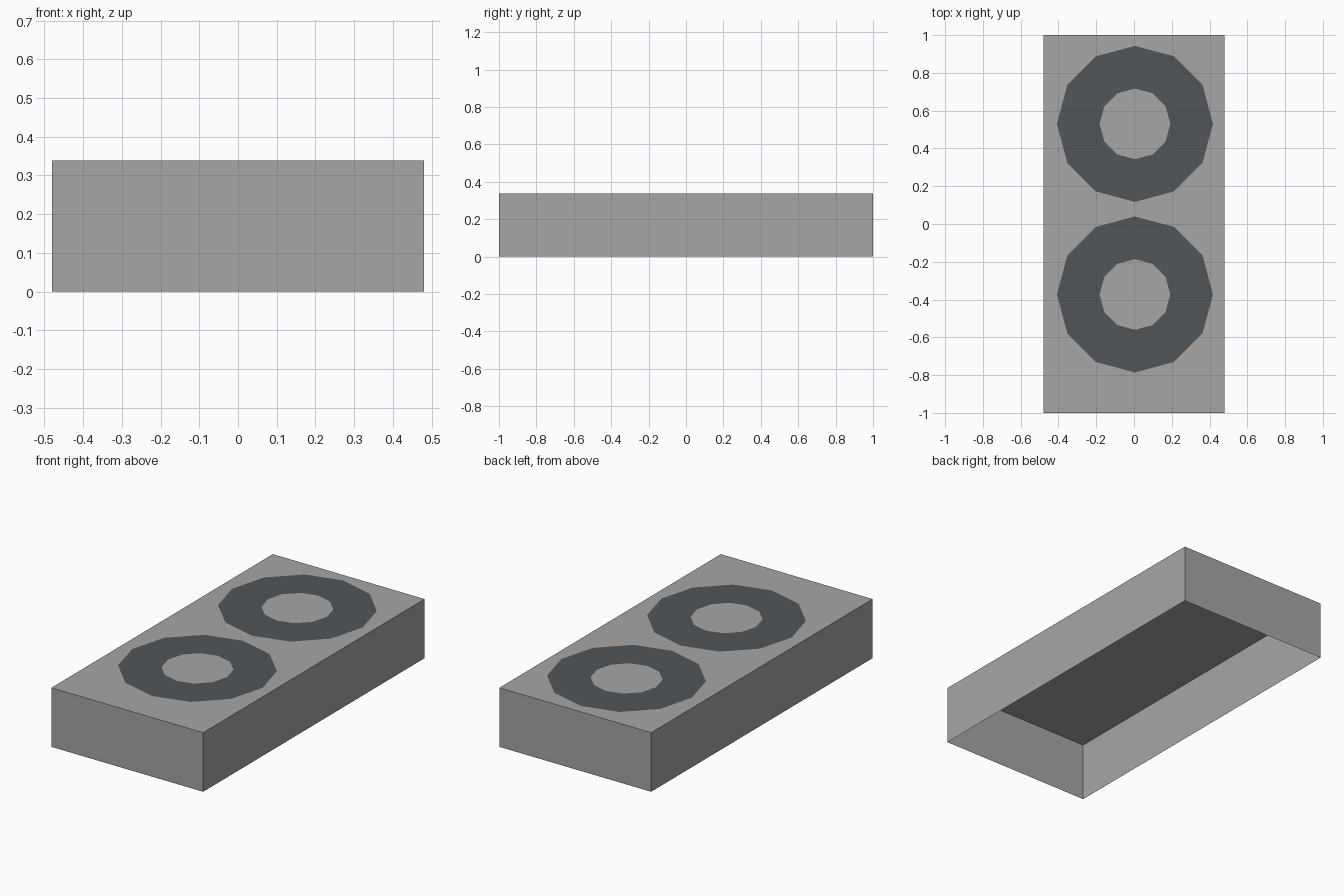
import bpy, bmesh, math

if "Cube" in bpy.data.objects:
    bpy.data.objects.remove(bpy.data.objects["Cube"])

W, L, H = 0.48, 1.0, 0.338   # half width, half length, height


def material(name, color):
    m = bpy.data.materials.new(name)
    m.diffuse_color = (*color, 1)
    m.use_nodes = True
    m.node_tree.nodes["Principled BSDF"].inputs["Base Color"].default_value = m.diffuse_color
    return m


def add_object(name, bm, mat):
    mesh = bpy.data.meshes.new(name)
    bm.to_mesh(mesh)
    bm.free()
    mesh.materials.append(mat)
    ob = bpy.data.objects.new(name, mesh)
    bpy.context.collection.objects.link(ob)
    return ob


light_grey = material("light_grey", (0.39, 0.381, 0.381))
dark_grey = material("dark_slate", (0.084, 0.093, 0.100))

# Box shell, open underneath
bm = bmesh.new()
bmesh.ops.create_cube(bm, size=1)
for v in bm.verts:
    v.co = (v.co.x * 2 * W, v.co.y * 2 * L, (v.co.z + 0.5) * H)
bm.normal_update()
bmesh.ops.delete(bm, geom=[f for f in bm.faces if f.normal.z < -0.5], context='FACES_ONLY')
add_object("box_shell", bm, light_grey)


# Flat twelve-sided rings lying on the top
def ring(name, cx, cy, outer=0.413, inner=0.187, sides=12):
    bm = bmesh.new()
    loops = []
    for r in (inner, outer):
        loops.append([bm.verts.new((cx + r * math.cos(2 * math.pi * i / sides),
                                    cy + r * math.sin(2 * math.pi * i / sides),
                                    H + 0.001)) for i in range(sides)])
    a, b = loops
    for i in range(sides):
        j = (i + 1) % sides
        bm.faces.new((a[i], b[i], b[j], a[j]))
    add_object(name, bm, dark_grey)


ring("back_ring", 0.005, 0.530)
ring("front_ring", 0.005, -0.373)
